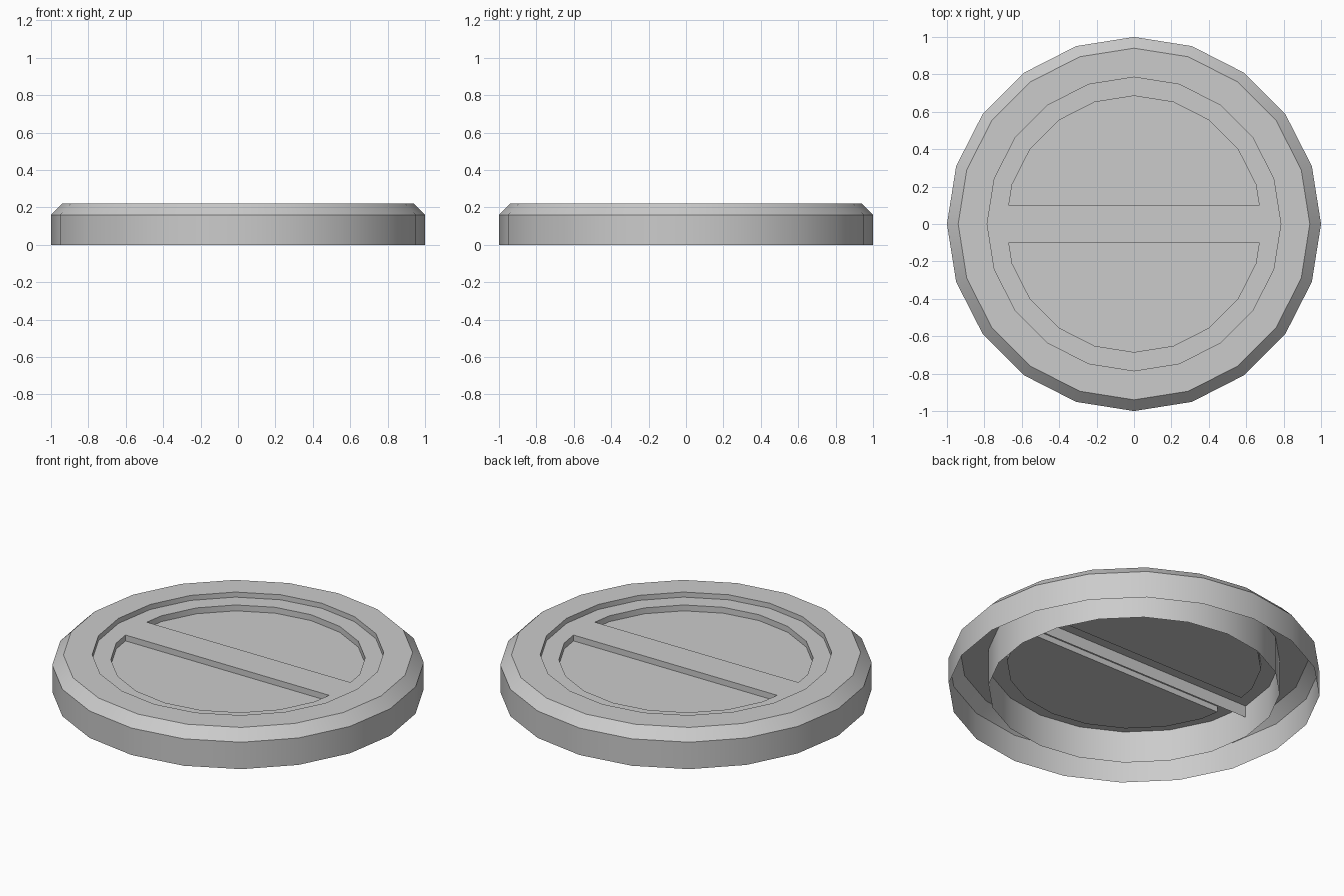
import bpy, bmesh
from math import cos, sin, pi

if "Cube" in bpy.data.objects:
    bpy.data.objects.remove(bpy.data.objects["Cube"])

SIDES = 20
TOP, STEP, FLOOR = 0.22, 0.19, 0.155
R_WELL, R_POCKET, BAR = 0.785, 0.685, 0.10


def circle(r, z):
    return [(r * cos(2 * pi * i / SIDES), r * sin(2 * pi * i / SIDES), z) for i in range(SIDES)]


def bridge(bm, lower, upper):
    n = len(lower)
    for i in range(n):
        j = (i + 1) % n
        bm.faces.new((lower[i], lower[j], upper[j], upper[i]))


def lathe(bm, profile):
    rings = [[bm.verts.new(p) for p in circle(r, z)] for r, z in profile]
    for a, b in zip(rings, rings[1:]):
        bridge(bm, a, b)


def finish(bm, name):
    mesh = bpy.data.meshes.new(name)
    bm.to_mesh(mesh)
    bm.free()
    ob = bpy.data.objects.new(name, mesh)
    bpy.context.collection.objects.link(ob)
    bpy.ops.object.select_all(action='DESELECT')
    ob.select_set(True)
    bpy.context.view_layer.objects.active = ob
    bpy.ops.object.shade_smooth_by_angle(angle=pi / 6)
    return ob


# Outer shell: wall, bevel, rim, first step and recessed ledge (open below)
bm = bmesh.new()
lathe(bm, [(1, 0), (1, 0.16), (0.94, TOP), (R_WELL, TOP), (R_WELL, STEP), (R_POCKET, STEP)])
finish(bm, "lid_shell")

# Inner tube reaching down to the ground
bm = bmesh.new()
lathe(bm, [(R_WELL, STEP), (R_WELL, 0)])
finish(bm, "inner_tube")

# Outline of one half-round pocket, running counter-clockwise
rim = circle(R_POCKET, 0)
t = BAR / rim[1][1]
corner = rim[0][0] + (rim[1][0] - rim[0][0]) * t
half = [(corner, BAR)] + [p[:2] for p in rim[1:SIDES // 2]] + [(-corner, BAR)]

# Two sunken half-round pockets
bm = bmesh.new()
for s in (1, -1):
    low = [bm.verts.new((s * x, s * y, FLOOR)) for x, y in half]
    high = [bm.verts.new((s * x, s * y, STEP)) for x, y in half]
    bm.faces.new(low)
    bridge(bm, high, low)
finish(bm, "pockets")

# Grip bar left standing between the pockets
bm = bmesh.new()
outline = [(corner, -BAR), (R_POCKET, 0), (corner, BAR),
           (-corner, BAR), (-R_POCKET, 0), (-corner, -BAR)]
bm.faces.new([bm.verts.new((x, y, STEP)) for x, y in outline])
finish(bm, "grip_bar")

# Thin rib hanging under the bar
bm = bmesh.new()
bm.faces.new([bm.verts.new(p) for p in ((-R_WELL, 0, 0.12), (R_WELL, 0, 0.12),
                                        (R_WELL, 0, STEP), (-R_WELL, 0, STEP))])
finish(bm, "under_rib")
